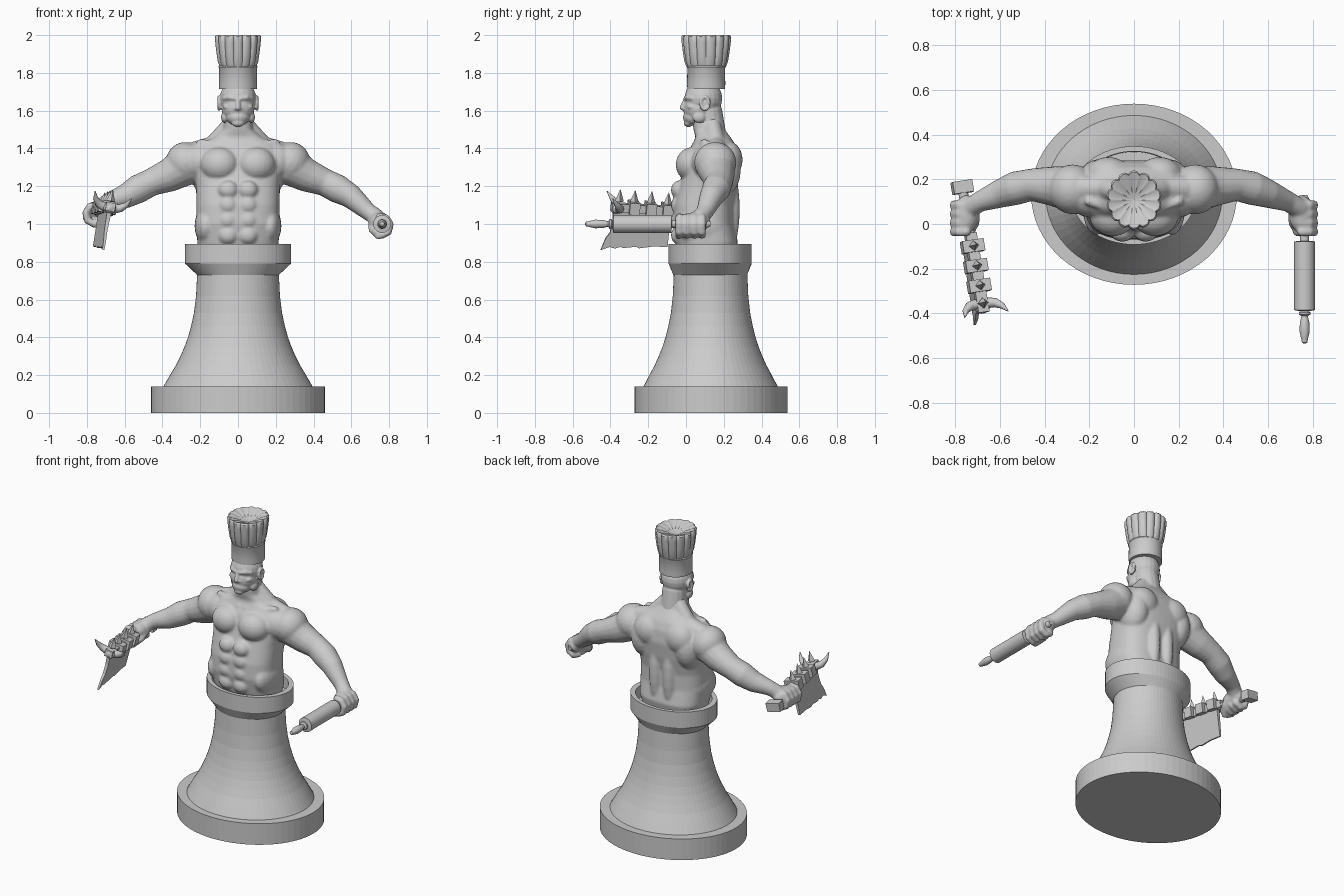
import bpy, bmesh, math
from mathutils import Vector, Matrix

if "Cube" in bpy.data.objects:
    bpy.data.objects.remove(bpy.data.objects["Cube"])

GREY = (0.6, 0.6, 0.6, 1)
stone = bpy.data.materials.new("plain_grey")
stone.use_nodes = True
stone.diffuse_color = GREY
stone.node_tree.nodes["Principled BSDF"].inputs["Base Color"].default_value = GREY


def finish(bm, name, angle=None, voxel=None, matrix=None):
    """Turn a bmesh into an object, optionally smoothed or fused into one skin."""
    bmesh.ops.recalc_face_normals(bm, faces=bm.faces)
    me = bpy.data.meshes.new(name)
    bm.to_mesh(me)
    bm.free()
    me.materials.append(stone)
    ob = bpy.data.objects.new(name, me)
    bpy.context.collection.objects.link(ob)
    if matrix:
        ob.matrix_world = matrix
    if angle:
        me.shade_smooth()
        me.set_sharp_from_angle(angle=math.radians(angle))
    if voxel:
        fuse = ob.modifiers.new("fuse", 'REMESH')
        fuse.mode = 'VOXEL'
        fuse.voxel_size = voxel
        fuse.use_smooth_shade = True
        soft = ob.modifiers.new("soften", 'SMOOTH')
        soft.factor = 0.5
        soft.iterations = 3


def loft(bm, rings):
    rows = [[bm.verts.new(p) for p in r] for r in rings]
    n = len(rows[0])
    for a, b in zip(rows, rows[1:]):
        for i in range(n):
            j = (i + 1) % n
            bm.faces.new((a[i], a[j], b[j], b[i]))
    bm.faces.new(rows[0])
    bm.faces.new(rows[-1])


def oval(cy, z, rx, ry, n=64, power=1.0, pleat=0.0, count=14):
    pts = []
    for i in range(n):
        a = 2 * math.pi * i / n
        c, s = math.cos(a), math.sin(a)
        k = 1 - pleat * (1 - abs(math.sin(a * count / 2))) ** 1.5
        pts.append((rx * k * math.copysign(abs(c) ** power, c),
                    cy + ry * k * math.copysign(abs(s) ** power, s), z))
    return pts


def ball(bm, c, r, tilt=(0, 0, 0)):
    turn = Matrix.Rotation(tilt[2], 4, 'Z') @ Matrix.Rotation(tilt[1], 4, 'Y') @ Matrix.Rotation(tilt[0], 4, 'X')
    bmesh.ops.create_uvsphere(bm, u_segments=20, v_segments=12, radius=1,
                              matrix=Matrix.Translation(c) @ turn @ Matrix.Diagonal((*r, 1)))


def tube(bm, pts, n=24):
    """Round tube through (x, y, z, radius) points, carried along without twist."""
    rings, turn, last = [], None, None
    for i, p in enumerate(pts):
        t = Vector(pts[min(i + 1, len(pts) - 1)][:3]) - Vector(pts[max(i - 1, 0)][:3])
        turn = last.rotation_difference(t) @ turn if last else t.to_track_quat('Z', 'Y')
        last = t
        rings.append([Vector(p[:3]) + turn @ Vector((p[3] * math.cos(a), p[3] * math.sin(a), 0))
                      for a in (2 * math.pi * k / n for k in range(n))])
    loft(bm, rings)


def limb(bm, pts):
    """Tube with rounded ends."""
    def cap(end, inner):
        out = (Vector(end[:3]) - Vector(inner[:3])).normalized() * end[3]
        return [(*(Vector(end[:3]) + out * math.sin(a)), end[3] * math.cos(a)) for a in (0.5, 1.0, 1.45)]
    tube(bm, cap(pts[0], pts[1])[::-1] + pts + cap(pts[-1], pts[-2]), 16)


def box(bm, c, size):
    bmesh.ops.create_cube(bm, size=1, matrix=Matrix.Translation(c) @ Matrix.Diagonal((*size, 1)))


# Pedestal: base drum, flared column and recessed collar
bm = bmesh.new()
loft(bm, [oval(0.133, z, 0.46, 0.405) for z in (0, 0.14)])
finish(bm, "pedestal_base")
bm = bmesh.new()
flare = [(0.14, .395), (.2, .36), (.25, .33), (.3, .305), (.35, .283), (.4, .265),
         (.46, .248), (.53, .233), (.62, .222), (.74, .216)]
loft(bm, [oval(0.13, z, r, r * 0.9) for z, r in flare])
finish(bm, "pedestal_column")
bm = bmesh.new()
collar = [(.73, .216, .195), (.79, .28, .22), (.895, .28, .22), (.895, .245, .197), (.82, .24, .195)]
loft(bm, [oval(0.128, *c) for c in collar])
finish(bm, "pedestal_collar")

# Torso core: height, half width, front, back
bm = bmesh.new()
core = [(.79, .19, -.02, .25), (.9, .215, -.05, .275), (1.0, .222, -.07, .255),
        (1.1, .22, -.065, .255), (1.2, .222, -.04, .275), (1.3, .235, -.01, .285),
        (1.38, .24, .01, .275), (1.43, .2, .04, .255), (1.46, .13, .05, .235),
        (1.5, .08, .04, .205), (1.58, .068, .03, .18)]
loft(bm, [oval((f + b) / 2, z, w, (b - f) / 2, 48, 0.75) for z, w, f, b in core])
for s in (-1, 1):
    # Chest, collarbone, abdomen, flanks and back muscles
    ball(bm, (s * .098, .035, 1.315), (.102, .09, .092), (-.15, 0, s * .15))
    limb(bm, [(s * .02, .045, 1.415, .018), (s * .2, .1, 1.43, .02)])
    for z in (1.18, 1.1, 1.02, .94):
        ball(bm, (s * .052, -.035, z), (.054, .045, .05))
    ball(bm, (s * .17, .08, .99), (.06, .13, .1))
    ball(bm, (s * .16, .18, 1.28), (.09, .11, .14))
    ball(bm, (s * .115, .22, 1.34), (.1, .08, .1))
    ball(bm, (s * .05, .22, 1.08), (.048, .065, .24))
    limb(bm, [(s * .045, .14, 1.52, .045), (s * .13, .16, 1.42, .05), (s * .22, .16, 1.38, .06)])
    # Shoulder, upper arm and forearm
    ball(bm, (s * .275, .155, 1.325), (.105, .112, .11), (0, s * .5, 0))
    ball(bm, (s * .2, .13, 1.33), (.1, .1, .1))
    wz = 1.01 if s > 0 else 1.06
    limb(bm, [(s * .27, .155, 1.31, .105), (s * .37, .17, 1.255, .088),
              (s * .46, .175, 1.22, .073), (s * .53, .16, 1.185, .076),
              (s * .6, .135, 1.145, .064), (s * .69, .1, wz + .055, .046),
              (s * .74, .07, wz + .02, .045)])
    # Fist with fingers wrapped round the grip
    cx, cz = s * .763, (0.99 if s > 0 else 1.05)
    ball(bm, (cx - s * .015, .045, cz + .02), (.056, .085, .052))
    for k in range(4):
        y = -.035 + .04 * k
        arc = [math.radians(110 - 50 * d) for d in range(6)]
        limb(bm, [(cx + s * .043 * math.cos(a), y, cz + .05 * math.sin(a), .021) for a in arc])
    limb(bm, [(cx - s * .05, .06, cz + .02, .025), (cx - s * .05, .0, cz - .02, .022),
              (cx - s * .02, -.04, cz - .055, .018)])
finish(bm, "body", voxel=0.009)

# Head with jaw, brow, nose, mouth and ears
bm = bmesh.new()
ball(bm, (0, .092, 1.665), (.096, .1, .1))
ball(bm, (0, .07, 1.61), (.087, .085, .08))
ball(bm, (0, .04, 1.565), (.062, .056, .045))
ball(bm, (0, .012, 1.535), (.034, .024, .022))
limb(bm, [(0, .135, 1.46, .08), (0, .115, 1.6, .076)])
limb(bm, [(0, -.002, 1.66, .011), (0, -.02, 1.615, .014)])
limb(bm, [(-.022, .002, 1.562, .008), (0, -.006, 1.566, .01), (.022, .002, 1.562, .008)])
ball(bm, (0, -.001, 1.55), (.022, .012, .007))
for s in (-1, 1):
    limb(bm, [(s * .012, -.002, 1.664, .012), (s * .045, .008, 1.67, .014), (s * .07, .035, 1.665, .013)])
    ball(bm, (s * .014, -.008, 1.61), (.011, .013, .009))
    ball(bm, (s * .035, .012, 1.648), (.014, .01, .008))
    ball(bm, (s * .056, .03, 1.62), (.024, .024, .016))
    ball(bm, (s * .07, .07, 1.565), (.02, .035, .03))
    limb(bm, [(s * .1, .1 + .022 * math.cos(a), 1.64 + .034 * math.sin(a), .009)
              for a in (k * math.pi / 5 for k in range(10))])
    ball(bm, (s * .094, .1, 1.635), (.009, .02, .028))
finish(bm, "head", voxel=0.005)

# Tall hat: plain band and pleated crown
bm = bmesh.new()
loft(bm, [oval(.107, z, r, r) for z, r in ((1.715, .1), (1.74, .101), (1.825, .1), (1.832, .104), (1.84, .1))])
finish(bm, "hat_band", 35)
bm = bmesh.new()
crown = [(1.83, .1, .03), (1.86, .112, .06), (1.91, .12, .08), (1.96, .126, .09),
         (1.992, .128, .1), (2.0, .121, .1), (1.99, .09, .12), (1.975, .05, .14), (1.96, .008, 0)]
loft(bm, [oval(.107, z, r * .97, r * 1.03, 112, 1, p) for z, r, p in crown])
finish(bm, "hat_crown", 40)

# Rolling pin along the left fist
bm = bmesh.new()
grip = [(-.39, .02), (-.395, .026), (-.405, .026), (-.412, .014), (-.44, .021),
        (-.48, .023), (-.51, .016), (-.53, .012), (-.535, .004)]
pin = [(.13, .012), (.11, .022), (-.06, .02), (-.075, .02), (-.078, .047), (-.385, .047)] + grip
tube(bm, [(.763, y, 1.0, r) for y, r in pin], 32)
finish(bm, "rolling_pin", 35)

# Cleaver in its own frame: y along the grip, z up, blade hanging below
along = Vector((.09, -.55, .035)).normalized()
up = Vector((.2, 0, .98))
up = (up - along * up.dot(along)).normalized()
side = along.cross(up)
frame = Matrix((side, along, up)).transposed().to_4x4()
frame.translation = (-.768, .165, 1.045)

bm = bmesh.new()
box(bm, (0, 0, 0), (.09, .055, .055))
tube(bm, [(0, 0, 0, .022), (0, .24, 0, .022)], 12)
box(bm, (0, .39, .01), (.05, .36, .045))
for y in (.27, .36, .45):
    box(bm, (0, y, .015), (.098, .055, .062))
for y in (.27, .36, .45, .53):
    bmesh.ops.create_cone(bm, cap_ends=True, segments=4, radius1=.024, radius2=.001, depth=.065,
                          matrix=Matrix.Translation((0, y, .075)))
finish(bm, "cleaver_spine", matrix=frame)

bm = bmesh.new()
for s in (-1, 1):
    tube(bm, [(0, .535, .005, .024), (s * .03, .53, .008, .024), (s * .06, .535, .018, .021),
              (s * .085, .555, .04, .014), (s * .1, .585, .075, .002)], 12)
ball(bm, (0, .545, .005), (.035, .03, .03))
finish(bm, "cleaver_horns", 50, matrix=frame)

# Ragged blade plate
bm = bmesh.new()
edge = [(.25, 0), (.56, 0), (.555, -.07), (.565, -.13), (.585, -.16), (.605, -.225), (.56, -.205),
        (.53, -.212), (.5, -.2), (.49, -.207), (.42, -.195), (.4, -.202), (.33, -.188), (.25, -.185)]
loft(bm, [[(w * (.012 + .03 * z), y, z) for y, z in edge] for w in (-1, 1)])
finish(bm, "cleaver_blade", matrix=frame)
